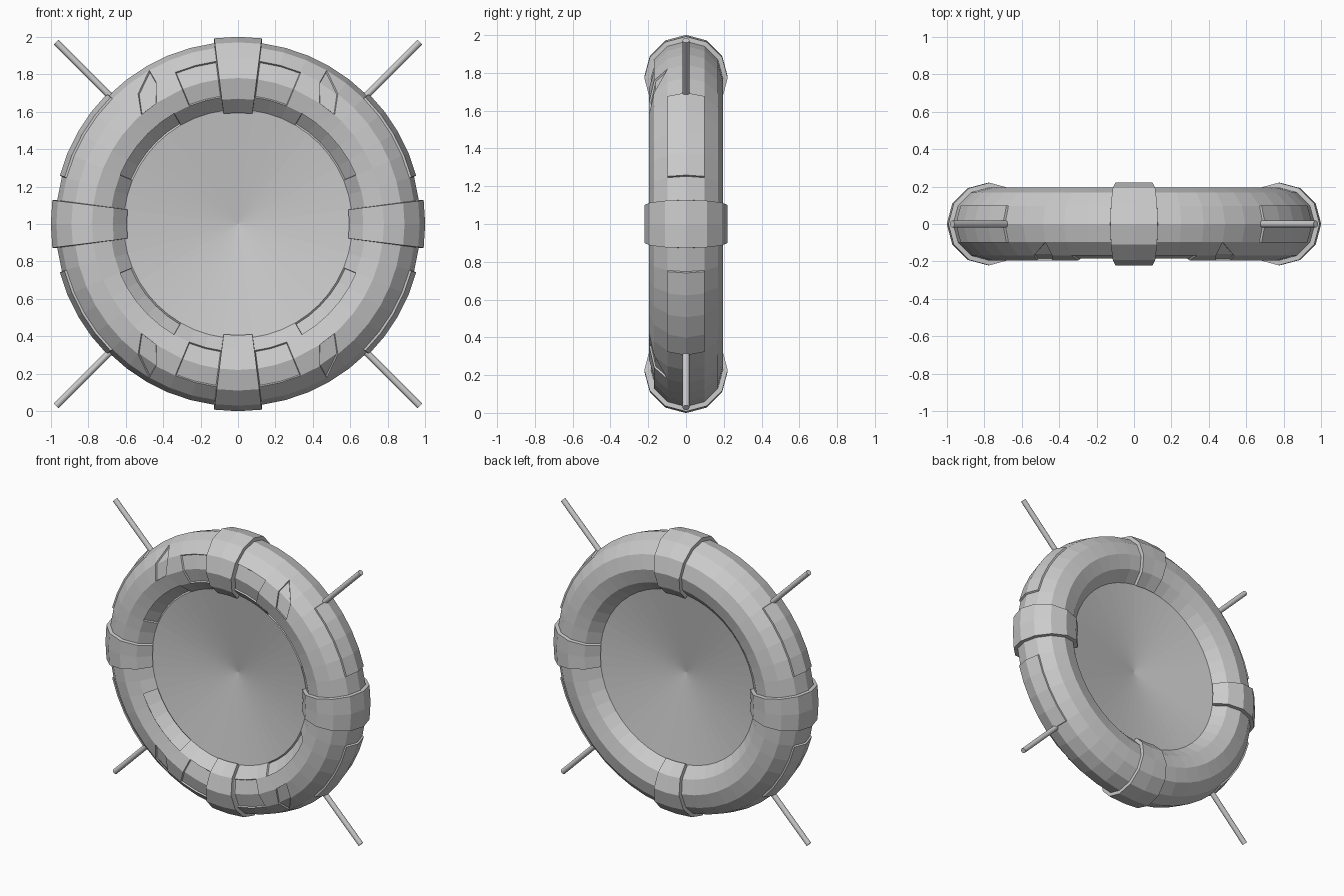
import bpy, bmesh, math
from mathutils import Matrix, Vector

if "Cube" in bpy.data.objects:
    bpy.data.objects.remove(bpy.data.objects["Cube"])

R, TUBE = 0.78, 0.195      # ring radius, tube radius
SEG, SIDES = 48, 12
ZC = 1.0


def finish(bm, name):
    bmesh.ops.translate(bm, verts=bm.verts, vec=(0, 0, ZC))
    me = bpy.data.meshes.new(name)
    bm.to_mesh(me)
    bm.free()
    ob = bpy.data.objects.new(name, me)
    bpy.context.collection.objects.link(ob)
    return ob


def ring_coords(p):
    """Quarter-folded angle around the ring and angle around the tube, in degrees."""
    fold = math.degrees(math.atan2(abs(p.z), abs(p.x)))
    tube = math.degrees(math.atan2(p.y, math.hypot(p.x, p.z) - R))
    return fold, tube


# Ring: 12-sided tube swept in 48 steps; the innermost row is pulled together at the
# centre, so shallow cones close the opening on both sides
bm = bmesh.new()
hub = bm.verts.new((0, 0, 0))
grid = []
for i in range(SEG):
    row = []
    for j in range(SIDES):
        if j == SIDES // 2:
            row.append(hub)
            continue
        a, t = math.tau * i / SEG, math.tau * j / SIDES
        fold = math.degrees(math.atan2(abs(math.sin(a)), abs(math.cos(a))))
        if j == 9 and 52 < fold < 61:      # slant the small front notches
            a -= math.copysign(math.radians(4), math.sin(2 * a))
        r = R + TUBE * math.cos(t)
        row.append(bm.verts.new((r * math.cos(a), TUBE * math.sin(t), r * math.sin(a))))
    grid.append(row)
for i in range(SEG):
    for j in range(SIDES):
        n, m = (i + 1) % SEG, (j + 1) % SIDES
        corners = dict.fromkeys((grid[i][j], grid[i][m], grid[n][m], grid[n][j]))
        bm.faces.new(list(corners))
# the hub touches two cones; give each its own tip so the surface stays clean
back = [f for f in hub.link_faces if f.calc_center_median().y > 0]
bmesh.utils.vert_separate(hub, [])
bmesh.ops.recalc_face_normals(bm, faces=bm.faces)


def pick(f0, f1, t0, t1):
    out = []
    for f in bm.faces:
        a, t = ring_coords(f.calc_center_median())
        if f0 < a < f1 and t0 < t < t1:
            out.append(f)
    return out


# Split the faces that hold the pointed tips of the small front notches
tips = []
for f in pick(52.5, 60, -60, -30):
    far = max(f.verts, key=lambda v: sum(ring_coords(v.co)))
    near = min(f.verts, key=lambda v: sum(ring_coords(v.co)))
    new, _ = bmesh.utils.face_split(f, far, near)
    tips += [h for h in (f, new)
             if sum(ring_coords(v.co)[1] < -45 for v in h.verts) == 2]

# Raised and recessed regions, gathered before any edit
regions = [
    (pick(0, 7.5, -150, 150) + pick(82.5, 90, -150, 150), 0.002, 0.025),  # clamp bands
    (pick(15, 45, -30, 30), 0.003, 0.012),                                # outer plates
    (pick(67.5, 82.5, -120, -60), 0.004, -0.010),                         # front panels
    (pick(22.5, 60, -150, -120), 0.001, -0.012),                          # inner recesses
    (pick(52.5, 60, -90, -60) + tips, 0.003, -0.010),                     # pointed notches
]
for faces, thick, depth in regions:
    bm.normal_update()
    bmesh.ops.inset_region(bm, faces=faces, thickness=thick, depth=depth,
                           use_boundary=True, use_even_offset=True)
finish(bm, "ring_with_bands")

# Four diagonal rods
r0, r1 = 0.94, 1.375
for k in range(4):
    a = math.pi / 4 + k * math.pi / 2
    d = Vector((math.cos(a), 0, math.sin(a)))
    bm = bmesh.new()
    bmesh.ops.create_cone(bm, cap_ends=True, segments=16, radius1=0.018, radius2=0.018,
                          depth=r1 - r0,
                          matrix=Matrix.Translation(d * (r0 + r1) / 2)
                          @ d.to_track_quat('Z', 'Y').to_matrix().to_4x4())
    finish(bm, f"rod_{k + 1}")
